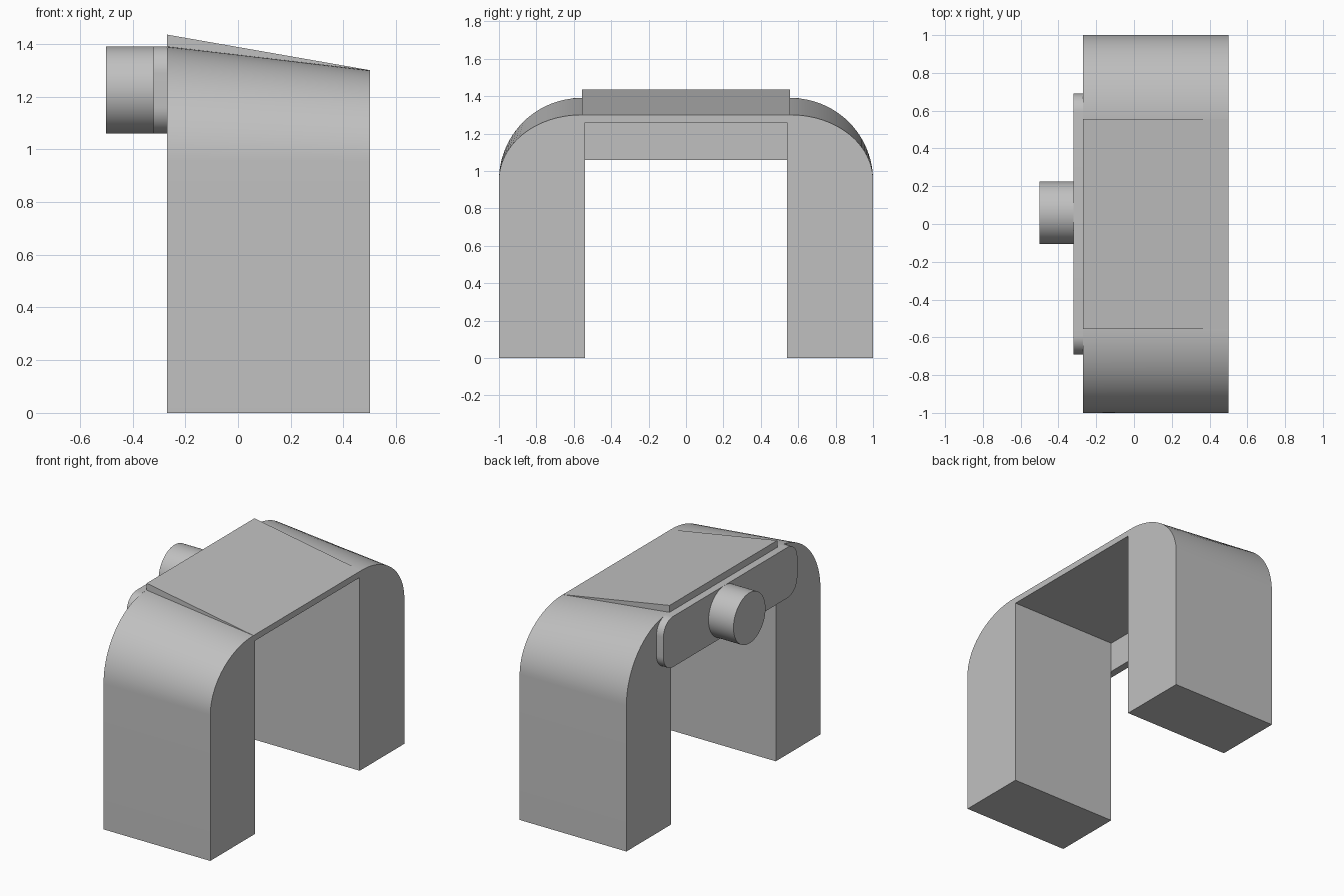
import bpy, bmesh
from math import sin, cos, pi, radians

if "Cube" in bpy.data.objects:
    bpy.data.objects.remove(bpy.data.objects["Cube"], do_unlink=True)

grey = bpy.data.materials.new("plain grey")
grey.use_nodes = True
COLOUR = (0.53, 0.53, 0.53, 1)
grey.diffuse_color = COLOUR
grey.node_tree.nodes["Principled BSDF"].inputs["Base Color"].default_value = COLOUR

BACK, FRONT = -0.27, 0.5


def loft(name, x0, ring0, x1, ring1):
    """Solid between two matching (y, z) outlines at x0 and x1."""
    bm = bmesh.new()
    a = [bm.verts.new((x0, y, z)) for y, z in ring0]
    b = [bm.verts.new((x1, y, z)) for y, z in ring1]
    bm.faces.new(a)
    bm.faces.new(b)
    for i in range(len(a)):
        j = (i + 1) % len(a)
        bm.faces.new((a[i], a[j], b[j], b[i]))
    bmesh.ops.remove_doubles(bm, verts=bm.verts, dist=1e-5)
    bmesh.ops.recalc_face_normals(bm, faces=bm.faces)
    mesh = bpy.data.meshes.new(name)
    bm.to_mesh(mesh)
    bm.free()
    mesh.materials.append(grey)
    obj = bpy.data.objects.new(name, mesh)
    bpy.context.collection.objects.link(obj)
    bpy.ops.object.select_all(action='DESELECT')
    obj.select_set(True)
    bpy.context.view_layer.objects.active = obj
    bpy.ops.object.shade_smooth_by_angle(angle=radians(25))
    return obj


def arc(cy, cz, ry, rz, start, end, steps=24):
    angles = [start + (end - start) * i / steps for i in range(steps + 1)]
    return [(cy + ry * cos(t), cz + rz * sin(t)) for t in angles]


def arch_outline(top):
    """Two legs joined by a thin bridge, with elliptical shoulders."""
    spring, flat = 0.95, 0.56
    inner, under = 0.54, 1.26
    r, h = 1 - flat, top - spring
    return ([(inner, 0), (1, 0)]
            + arc(flat, spring, r, h, 0, pi / 2)
            + arc(-flat, spring, r, h, pi / 2, pi)
            + [(-1, 0), (-inner, 0), (-inner, under), (inner, under)])


def rounded_box(half, bottom, top, r):
    cy, lo, hi = half - r, bottom + r, top - r
    corners = [(cy, hi), (-cy, hi), (-cy, lo), (cy, lo)]
    return [p for i, (y, z) in enumerate(corners)
            for p in arc(y, z, r, r, i * pi / 2, (i + 1) * pi / 2, 12)]


def strip(half, bottom, top):
    return [(-half, bottom), (half, bottom), (half, top), (-half, top)]


# Arch body, sloping down towards +x
loft("arch_body", BACK, arch_outline(1.39), FRONT, arch_outline(1.30))

# Wedge-shaped cap that thins to nothing at the low edge
loft("top_wedge", BACK, strip(0.555, 1.39, 1.435), FRONT, strip(0.555, 1.30, 1.30))

# Rounded plate on the high side
plate = rounded_box(0.69, 1.06, 1.39, 0.1)
loft("side_plate", -0.32, plate, BACK, plate)

# Round knob on the plate
knob = arc(0.06, 1.225, 0.165, 0.165, 0, 2 * pi, 64)[:-1]
loft("round_knob", -0.5, knob, -0.32, knob)
